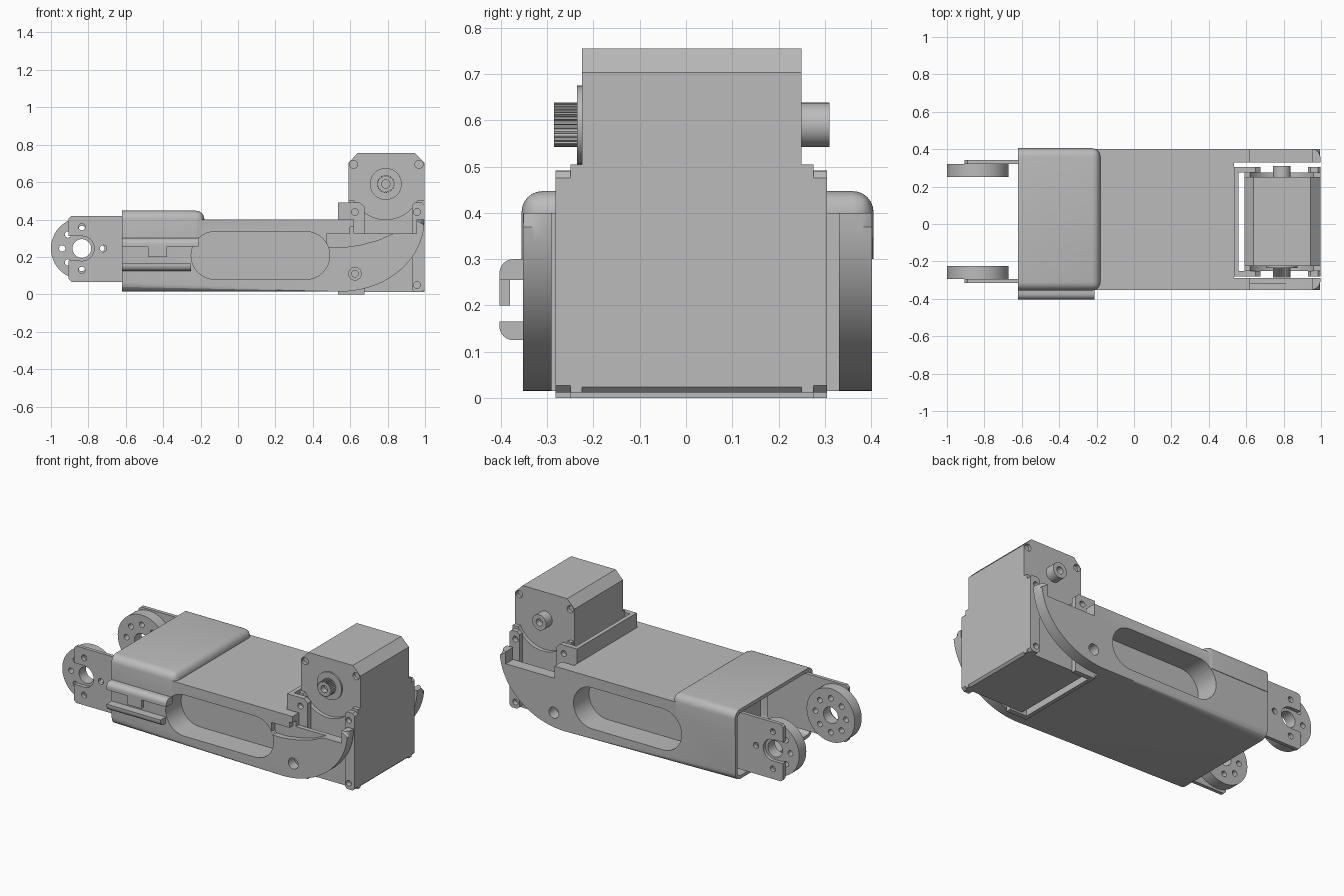
import bpy, bmesh, math

if "Cube" in bpy.data.objects:
    bpy.data.objects.remove(bpy.data.objects["Cube"])

grey = bpy.data.materials.new("machine_grey")
grey.diffuse_color = (0.5, 0.5, 0.5, 1)
grey.use_nodes = True
grey.node_tree.nodes["Principled BSDF"].inputs["Base Color"].default_value = grey.diffuse_color


def prism(name, pts, a, b, bevel=None, width=0.04):
    """Extrude an x-z outline from y=a to y=b, optionally rounding chosen edges."""
    bm = bmesh.new()
    front = [bm.verts.new((x, a, z)) for x, z in pts]
    back = [bm.verts.new((x, b, z)) for x, z in pts]
    n = len(pts)
    bm.faces.new(front)
    bm.faces.new(back[::-1])
    for i in range(n):
        j = (i + 1) % n
        bm.faces.new((front[i], back[i], back[j], front[j]))
    if bevel:
        edges = [e for e in bm.edges if bevel(e.verts[0].co, e.verts[1].co)]
        bmesh.ops.bevel(bm, geom=edges, offset=width, segments=6,
                        profile=0.5, affect='EDGES')
    bmesh.ops.recalc_face_normals(bm, faces=bm.faces)
    me = bpy.data.meshes.new(name)
    bm.to_mesh(me)
    bm.free()
    me.materials.append(grey)
    ob = bpy.data.objects.new(name, me)
    bpy.context.collection.objects.link(ob)
    return ob


def rect(x0, x1, z0, z1):
    return [(x0, z0), (x1, z0), (x1, z1), (x0, z1)]


def box(name, x0, x1, y0, y1, z0, z1, **kw):
    return prism(name, rect(x0, x1, z0, z1), y0, y1, **kw)


def arc(cx, cz, rx, rz, a0, a1, n):
    return [(cx + rx * math.cos(math.radians(a0 + (a1 - a0) * i / n)),
             cz + rz * math.sin(math.radians(a0 + (a1 - a0) * i / n)))
            for i in range(n + 1)]


def rod(name, x, z, r, y0, y1, n=40):
    return prism(name, arc(x, z, r, r, 0, 360, n)[:-1], y0, y1)


def combine(ob, others, op='DIFFERENCE'):
    for c in others:
        m = ob.modifiers.new("bool", 'BOOLEAN')
        m.operation, m.object, m.solver = op, c, 'EXACT'
        bpy.context.view_layer.objects.active = ob
        bpy.ops.object.modifier_apply(modifier=m.name)
        bpy.data.objects.remove(c, do_unlink=True)
    return ob


def chamfered(x0, x1, z0, z1, c):
    return [(x0 + c, z0), (x1 - c, z0), (x1, z0 + c), (x1, z1 - c),
            (x1 - c, z1), (x0 + c, z1), (x0, z1 - c), (x0, z0 + c)]


# Arm shell: flat top, swept-up rounded nose, rounded lower edges
outline = [(-0.62, 0.4), (-0.62, 0.015)] + arc(0.55, 0.4, 0.447, 0.385, -90, 0, 20)


def lower_edge(p, q):
    same_side = abs(p.y - q.y) < 1e-5
    top = p.z > 0.399 and q.z > 0.399
    end = p.x < -0.619 and q.x < -0.619
    return same_side and not top and not end


body = prism("arm_shell", outline, -0.352, 0.402, lower_edge, 0.05)


# Raised hood at the open end
def hood_edge(p, q):
    top = p.z > 0.446 and q.z > 0.446
    nose = p.x > -0.19 and q.x > -0.19 and abs(p.y - q.y) < 1e-5
    return nose or (top and not (p.x < -0.61 and q.x < -0.61))


hood = box("hood", -0.62, -0.18, -0.355, 0.405, 0.3, 0.447, bevel=hood_edge, width=0.045)
combine(body, [hood], 'UNION')

# Cavity at the open end, motor bay, side notches, grip pockets and screw holes
cavity = box("cavity", -0.7, -0.28, -0.33, 0.38, 0.035, 0.425,
             bevel=lambda p, q: abs(p.x - q.x) > 0.1, width=0.03)
bay = box("bay", 0.535, 1.1, -0.29, 0.33, -0.1, 0.6)
notch = box("notch", 0.62, 0.955, -0.5, 0.5, 0.325, 0.6)
stadium = arc(0.363, 0.2075, 0.1275, 0.1275, -90, 90, 16) + \
    arc(-0.123, 0.2075, 0.1275, 0.1275, 90, 270, 16)
pockets = [prism("pocket", stadium, -0.5, -0.2), prism("pocket", stadium, 0.25, 0.55)]
hole = rod("hole", 0.625, 0.11, 0.034, -0.6, 0.6, 24)
# Shallow curved relief on the front cheek
relief = prism("relief", [(0.475, 0.25), (0.56, 0.25), (0.66, 0.265), (0.75, 0.29),
                          (0.83, 0.325), (0.83, 0.36), (0.6, 0.36), (0.6, 0.325),
                          (0.475, 0.325)], -0.5, -0.318)
combine(body, [cavity, bay, notch, relief, hole] + pockets)

# Cable clip rails on the front side
rail = [("upper_clip_rail", 0.255, 0.30, -0.21), ("lower_clip_rail", 0.125, 0.165, -0.25)]
for name, z0, z1, x1 in rail:
    up = name.startswith("upper")
    box(name, -0.62, x1, -0.403, -0.34, z0, z1, width=0.03,
        bevel=lambda p, q: p.y < -0.4 and q.y < -0.4 and abs(p.x - q.x) > 0.1
        and ((p.z > 0.28) if up else (p.z < 0.14)))
box("clip_tab", -0.48, -0.38, -0.403, -0.38, 0.2, 0.26)

# Joint plates and bored wheels at the open end
CX, CZ = -0.835, 0.245
for side, py, wy in (("front", (-0.315, -0.293), (-0.293, -0.225)),
                     ("back", (0.32, 0.342), (0.25, 0.32))):
    plate = prism(side + "_joint_plate", chamfered(-0.905, -0.35, 0.067, 0.42, 0.015), *py)
    cuts = [box("slot", -1.1, CX, -0.6, 0.6, 0.18, 0.312),
            rod("bore", CX, CZ, 0.066, -0.6, 0.6)]
    cuts += [rod("screw", CX + 0.115 * math.cos(a), CZ + 0.115 * math.sin(a), 0.018, -0.6, 0.6, 16)
             for a in (0, math.pi / 2, -math.pi / 2)]
    combine(plate, cuts)
    wheel = rod(side + "_joint_wheel", CX, CZ, 0.165, *wy, 64)
    cuts = [rod("bore", CX, CZ, 0.05, -0.6, 0.6)]
    for k in range(8):
        a = k * math.pi / 4
        cuts.append(rod("screw", CX + 0.105 * math.cos(a), CZ + 0.105 * math.sin(a),
                        0.017, -0.6, 0.6, 16))
    combine(wheel, cuts)

# Motor block with chamfered top corners and corner screw recesses
MX, MZ = 0.79, 0.59
motor = prism("motor", [(0.59, 0.012), (0.985, 0.012), (0.997, 0.024), (0.997, 0.703),
                        (0.945, 0.755), (0.64, 0.755), (0.59, 0.703)], -0.225, 0.25)
combine(motor, [rod("recess", x, 0.695, 0.022, y - 0.02, y + 0.02, 16)
                for x in (0.618, 0.968) for y in (-0.225, 0.25)])

# Motor bosses, toothed drive gear and rear shaft
rod("front_boss", MX, MZ, 0.085, -0.235, -0.22)
teeth = [(MX + r * math.cos(math.radians(a)), MZ + r * math.sin(math.radians(a)))
         for k in range(28)
         for r, a in ((0.041, k * 360 / 28), (0.048, k * 360 / 28 + 3),
                      (0.048, k * 360 / 28 + 8))]
combine(prism("drive_gear", teeth, -0.285, -0.23), [rod("bore", MX, MZ, 0.022, -0.4, -0.25, 24)])
combine(rod("rear_shaft", MX, MZ, 0.048, 0.24, 0.31), [rod("bore", MX, MZ, 0.022, 0.27, 0.4, 24)])

# Cradle plates, bracket legs and web holding the motor
for side, cy, ly in (("front", (-0.25, -0.225), (-0.282, -0.25)),
                     ("back", (0.25, 0.275), (0.275, 0.305))):
    cradle = box(side + "_cradle", 0.592, 0.997, *cy, 0.012, 0.505)
    combine(cradle, [rod("arc", MX, MZ, 0.19, -0.6, 0.6, 64)])
    inner = prism(side + "_bracket_leg", [(0.535, 0.0), (0.675, 0.0), (0.675, 0.47),
                                          (0.65, 0.492), (0.535, 0.492)], *ly)
    combine(inner, [rod("screw", 0.625, z, 0.018, -0.6, 0.6, 16) for z in (0.11, 0.44)])
    outer = prism(side + "_outer_lug", chamfered(0.93, 0.998, 0.012, 0.49, 0.015), *ly)
    combine(outer, [rod("screw", 0.957, z, 0.018, -0.6, 0.6, 16) for z in (0.05, 0.44)])
box("bracket_web", 0.535, 0.56, -0.275, 0.3, 0.0, 0.492)

# Smooth rounded surfaces, keep hard edges crisp
for ob in bpy.data.objects:
    bpy.ops.object.select_all(action='DESELECT')
    ob.select_set(True)
    bpy.context.view_layer.objects.active = ob
    bpy.ops.object.shade_smooth_by_angle(angle=math.radians(30))
